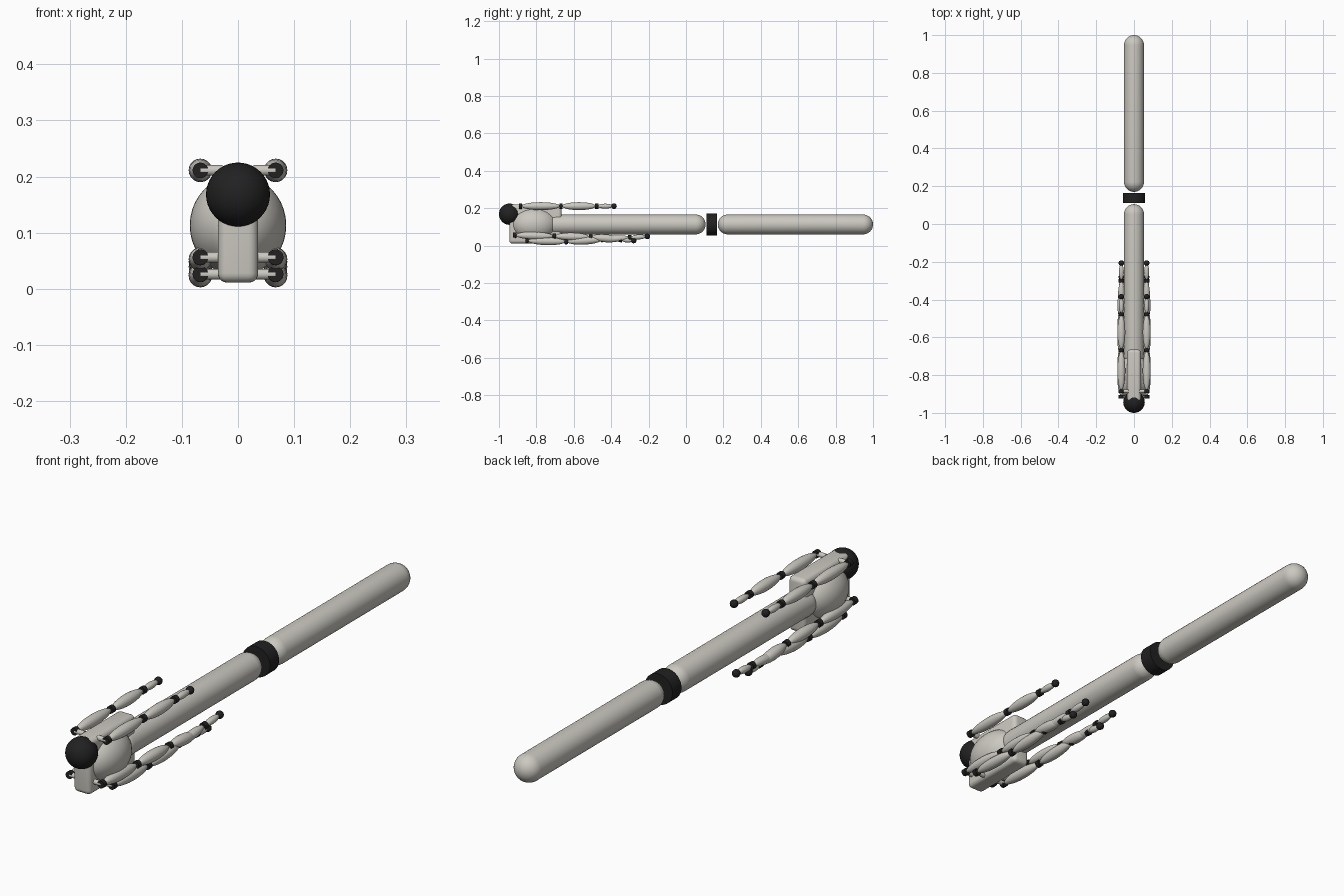
import bpy, bmesh, math
from mathutils import Vector, Matrix

cube = bpy.data.objects.get("Cube")
if cube:
    bpy.data.objects.remove(cube, do_unlink=True)


def make_material(name, rgb, rough):
    m = bpy.data.materials.new(name)
    m.use_nodes = True
    m.diffuse_color = (*rgb, 1)
    bsdf = m.node_tree.nodes["Principled BSDF"]
    bsdf.inputs["Base Color"].default_value = (*rgb, 1)
    bsdf.inputs["Roughness"].default_value = rough
    return m


SHELL = make_material("warm grey shell", (0.60, 0.58, 0.53), 0.5)
BLACK = make_material("black joint", (0.015, 0.015, 0.015), 0.5)


def finish(name, bm, mat, matrix=None):
    if matrix:
        bmesh.ops.transform(bm, matrix=matrix, verts=bm.verts)
    bmesh.ops.recalc_face_normals(bm, faces=bm.faces)
    mesh = bpy.data.meshes.new(name)
    bm.to_mesh(mesh)
    bm.free()
    mesh.materials.append(mat)
    ob = bpy.data.objects.new(name, mesh)
    bpy.context.collection.objects.link(ob)
    bpy.ops.object.select_all(action="DESELECT")
    ob.select_set(True)
    bpy.context.view_layer.objects.active = ob
    bpy.ops.object.shade_smooth_by_angle(angle=math.radians(40))
    return ob


def aim(a, b):
    """Matrix placing local z along the line a-b, at its midpoint."""
    a, b = Vector(a), Vector(b)
    turn = (b - a).to_track_quat("Z", "Y").to_matrix().to_4x4()
    return Matrix.Translation((a + b) / 2) @ turn


def ellipsoid(name, center, radii, mat, segs=32):
    bm = bmesh.new()
    bmesh.ops.create_uvsphere(bm, u_segments=segs, v_segments=segs // 2, radius=1)
    return finish(name, bm, mat, Matrix.Translation(center) @ Matrix.Diagonal((*radii, 1)))


def spindle(name, a, b, r, mat):
    bm = bmesh.new()
    bmesh.ops.create_uvsphere(bm, u_segments=20, v_segments=14, radius=1)
    half = (Vector(b) - Vector(a)).length / 2
    return finish(name, bm, mat, aim(a, b) @ Matrix.Diagonal((r, r, half, 1)))


def rod(name, a, b, r, mat, segs=20):
    bm = bmesh.new()
    bmesh.ops.create_cone(bm, cap_ends=True, segments=segs, radius1=r, radius2=r,
                          depth=(Vector(b) - Vector(a)).length)
    return finish(name, bm, mat, aim(a, b))


def capsule(name, y0, y1, z, r, mat):
    """Sphere split at its equator and stretched into a capsule along y."""
    bm = bmesh.new()
    steps = 8
    path = []
    for end, start in ((1, 0), (-1, steps)):
        for i in range(steps + 1):
            t = math.pi / 2 * abs(start - i) / steps
            path.append((r * math.sin(t), end * ((y1 - y0) / 2 - r + r * math.cos(t))))
    verts = [bm.verts.new((x, 0, h)) for x, h in path]
    edges = [bm.edges.new(pair) for pair in zip(verts, verts[1:])]
    bmesh.ops.spin(bm, geom=verts + edges, cent=(0, 0, 0), axis=(0, 0, 1),
                   angle=math.tau, steps=32)
    bmesh.ops.remove_doubles(bm, verts=bm.verts, dist=0.0001)
    return finish(name, bm, mat, aim((0, y0, z), (0, y1, z)))


# Head and thorax
ellipsoid("head", (0, -0.943, 0.168), (0.057,) * 3, BLACK, 40)
bm = bmesh.new()
bmesh.ops.create_cube(bm, size=1)
bmesh.ops.transform(bm, matrix=Matrix.Diagonal((0.072, 0.28, 0.208, 1)), verts=bm.verts)
bmesh.ops.bevel(bm, geom=bm.edges[:], offset=0.017, segments=5, profile=0.5, affect="EDGES")
finish("thorax_block", bm, SHELL, Matrix.Translation((0, -0.805, 0.115)))
ellipsoid("thorax_bulge", (0, -0.812, 0.113), (0.086, 0.122, 0.09), SHELL, 40)

# Two long body sections with a collar between them
capsule("front_body", -0.75, 0.105, 0.113, 0.053, SHELL)
rod("body_collar", (0, 0.11, 0.113), (0, 0.165, 0.113), 0.058, BLACK, 40)
capsule("rear_body", 0.17, 1.0, 0.113, 0.053, SHELL)

# Limbs: joint positions (y, z) from the shoulder to the tip
LIMBS = {
    "upper_limb": [(-0.885, 0.211), (-0.668, 0.211), (-0.477, 0.211), (-0.385, 0.211)],
    "front_limb": [(-0.915, 0.056), (-0.705, 0.050), (-0.51, 0.046), (-0.35, 0.032), (-0.28, 0.027)],
    "rear_limb": [(-0.85, 0.026), (-0.64, 0.021), (-0.445, 0.032), (-0.30, 0.043), (-0.207, 0.049)],
}
REACH = 0.067

for side, s in (("left", 1), ("right", -1)):
    for limb, joints in LIMBS.items():
        name = f"{side}_{limb}"
        pts = [Vector((s * REACH, y, z)) for y, z in joints]
        root = pts[0]
        rod(name + "_shoulder", (s * 0.028, root.y, root.z), root, 0.0095, SHELL)
        for i, (a, b) in enumerate(zip(pts, pts[1:])):
            step = (b - a).normalized()
            r = 0.021 if (b - a).length > 0.16 else 0.017 if (b - a).length > 0.11 else 0.013
            spindle(f"{name}_segment_{i + 1}", a + step * 0.005, b - step * 0.005, r, SHELL)
            rod(f"{name}_joint_{i + 1}", a - step * 0.009, a + step * 0.009, 0.014, BLACK)
        ellipsoid(name + "_tip", pts[-1], (0.015,) * 3, BLACK, 16)
